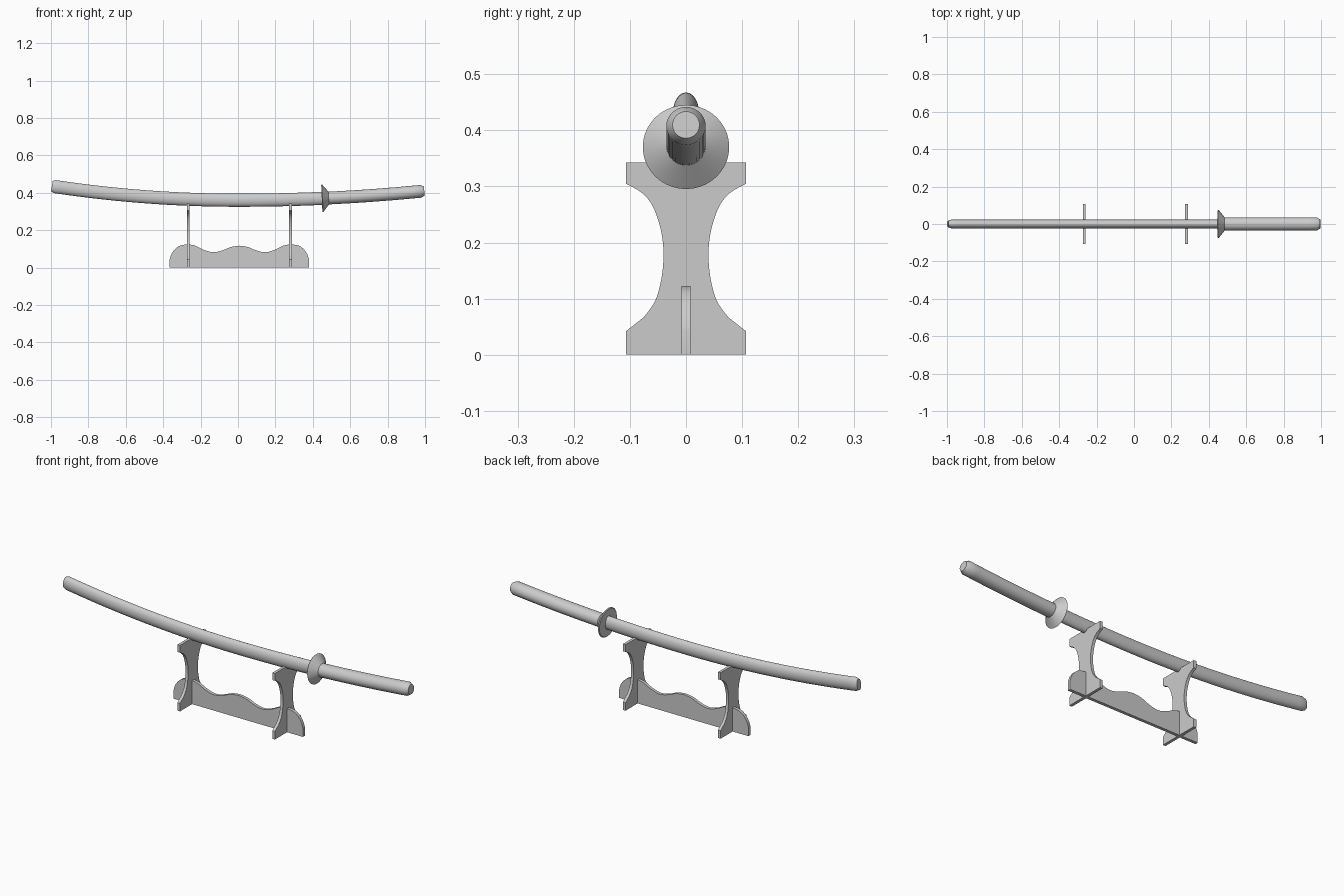
import bpy, bmesh, math
from mathutils import Vector

if "Cube" in bpy.data.objects:
    bpy.data.objects.remove(bpy.data.objects["Cube"])

CX = 0.007  # stand centre


def finish(name, bm, angle=35):
    bmesh.ops.recalc_face_normals(bm, faces=bm.faces)
    me = bpy.data.meshes.new(name)
    bm.to_mesh(me)
    bm.free()
    ob = bpy.data.objects.new(name, me)
    bpy.context.collection.objects.link(ob)
    bpy.ops.object.select_all(action='DESELECT')
    ob.select_set(True)
    bpy.context.view_layer.objects.active = ob
    bpy.ops.object.shade_smooth_by_angle(angle=math.radians(angle))
    return ob


def centre_z(x):
    return 0.36 + (0.076 if x < 0 else 0.05) * x * x


def sweep(name, stations, n=32):
    """Elliptical rings (x, half width, half height) along the sword curve."""
    bm = bmesh.new()
    rings = []
    for x, ry, rz in stations:
        s = (centre_z(x + 0.001) - centre_z(x - 0.001)) / 0.002
        up = Vector((-s, 0, 1)).normalized()
        c = Vector((x, 0, centre_z(x)))
        rings.append([bm.verts.new(c + up * rz * math.sin(a) + Vector((0, ry * math.cos(a), 0)))
                      for a in (2 * math.pi * i / n for i in range(n))])
    for a, b in zip(rings, rings[1:]):
        for i in range(n):
            bm.faces.new((a[i], a[(i + 1) % n], b[(i + 1) % n], b[i]))
    bm.faces.new(rings[0])
    bm.faces.new(rings[-1])
    return finish(name, bm)


def spread(x0, x1, n, ry, rz):
    return [(x0 + (x1 - x0) * i / n, ry, rz) for i in range(n + 1)]


def spline(pts, steps=5):
    """Catmull-Rom smoothing through a few points."""
    p = [Vector(q) for q in [pts[0]] + pts + [pts[-1]]]
    out = []
    for a, b, c, d in zip(p, p[1:], p[2:], p[3:]):
        for k in range(steps):
            t = k / steps
            out.append(0.5 * (2 * b + (c - a) * t + (2 * a - 5 * b + 4 * c - d) * t * t
                              + (3 * b - a - 3 * c + d) * t ** 3))
    return out + [p[-1]]


def plate(name, half, origin, u, normal, thick):
    """Mirror a half outline about its u = 0 axis and extrude it."""
    outline = list(half) + [Vector((-q[0], q[1])) for q in reversed(half) if abs(q[0]) > 1e-5]
    bm = bmesh.new()
    vs = [bm.verts.new(Vector(origin) + Vector(u) * q[0] + Vector((0, 0, q[1]))
                       - Vector(normal) * thick / 2) for q in outline]
    f = bm.faces.new(vs)
    ext = bmesh.ops.extrude_face_region(bm, geom=[f])
    bmesh.ops.translate(bm, vec=Vector(normal) * thick,
                        verts=[v for v in ext['geom'] if isinstance(v, bmesh.types.BMVert)])
    return finish(name, bm)


# Scabbard with chamfered tip
sweep("scabbard", [(-0.995, 0.017, 0.028), (-0.978, 0.023, 0.035)]
      + spread(-0.95, 0.46, 28, 0.023, 0.035))

# Handle with chamfered pommel
sweep("handle", spread(0.46, 0.978, 12, 0.035, 0.034) + [(0.996, 0.024, 0.024)])

# Conical hand guard
sweep("guard", [(0.448, 0.072, 0.071), (0.452, 0.077, 0.075), (0.485, 0.035, 0.034)], 40)

# Two stand uprights, waisted on both sides
curve = spline([(0.075, 0.067), (0.055, 0.096), (0.044, 0.135), (0.04, 0.18),
                (0.045, 0.223), (0.059, 0.264), (0.078, 0.288), (0.107, 0.305)])
side = [Vector((0.107, 0)), Vector((0.107, 0.042))] + curve + [Vector((0.107, 0.343))]
for tag, sx in (("left", -1), ("right", 1)):
    plate(tag + "_upright", side, (CX + sx * 0.273, 0, 0), (0, 1, 0), (1, 0, 0), 0.015)

# Wavy base rail joining the uprights
wave = spline([(0.372, 0.045), (0.363, 0.072), (0.343, 0.1), (0.315, 0.118), (0.275, 0.123),
               (0.235, 0.117), (0.19, 0.095), (0.14, 0.082), (0.09, 0.092),
               (0.045, 0.11), (0, 0.117)])
plate("base_rail", [Vector((0.372, 0))] + wave, (CX, 0, 0), (1, 0, 0), (0, 1, 0), 0.016)
